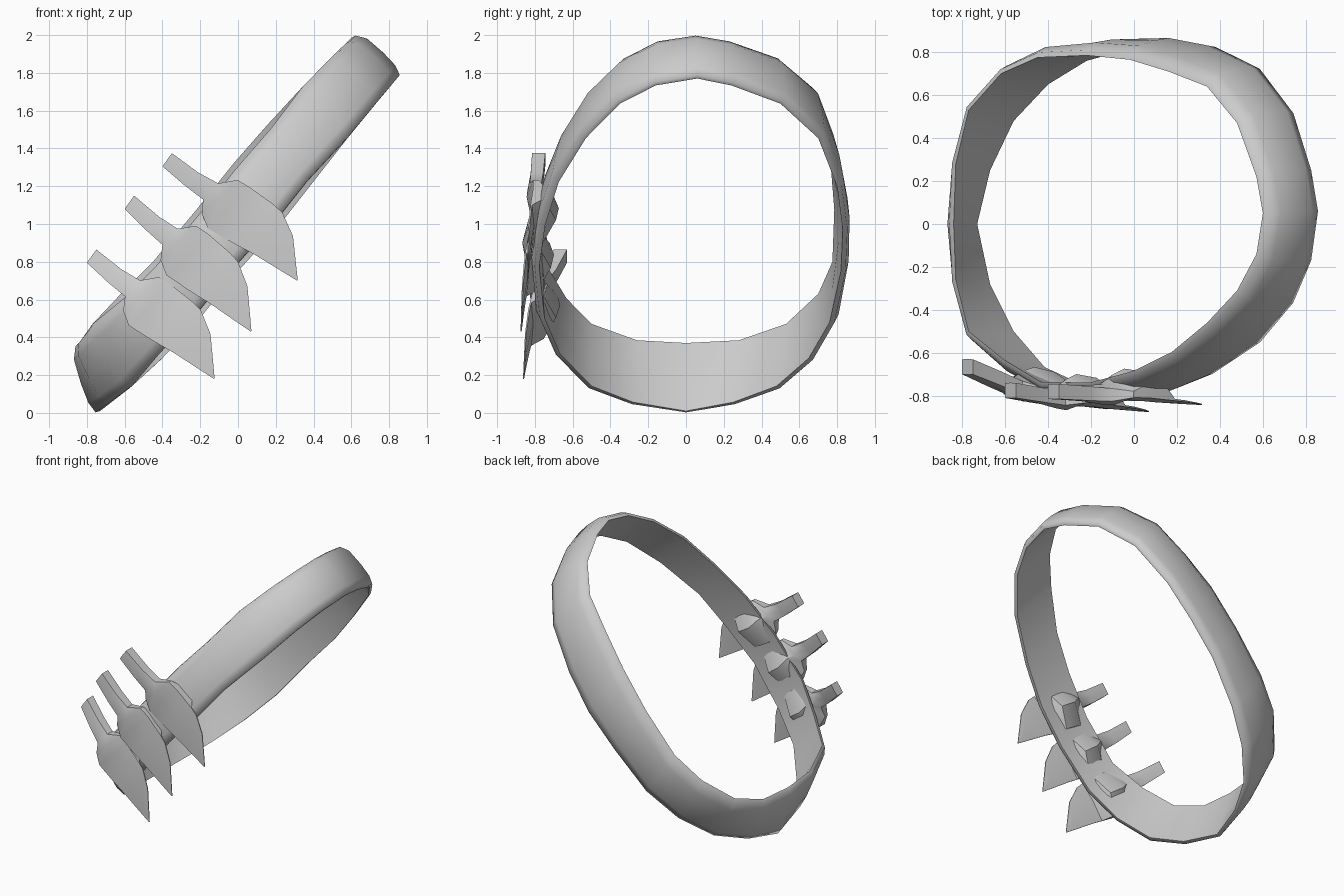
import bpy, bmesh
from mathutils import Vector

if "Cube" in bpy.data.objects:
    bpy.data.objects.remove(bpy.data.objects["Cube"])


def interp(table, x):
    for (x0, z0), (x1, z1) in zip(table, table[1:]):
        if x <= x1 or (x1, z1) == table[-1]:
            return z0 + (z1 - z0) * (x - x0) / (x1 - x0)


def loft(name, rings, closed, angle):
    """Skin a list of point rings; cap the ends unless the loft is closed."""
    bm = bmesh.new()
    vs = [[bm.verts.new(p) for p in r] for r in rings]
    n, k = len(vs), len(vs[0])
    for i in range(n if closed else n - 1):
        a, b = vs[i], vs[(i + 1) % n]
        for j in range(k):
            bm.faces.new((a[j], a[(j + 1) % k], b[(j + 1) % k], b[j]))
    if not closed:
        bm.faces.new(vs[0])
        bm.faces.new(vs[-1])
    bmesh.ops.recalc_face_normals(bm, faces=bm.faces)
    me = bpy.data.meshes.new(name)
    bm.to_mesh(me)
    bm.free()
    ob = bpy.data.objects.new(name, me)
    bpy.context.collection.objects.link(ob)
    bpy.ops.object.select_all(action='DESELECT')
    ob.select_set(True)
    bpy.context.view_layer.objects.active = ob
    bpy.ops.object.shade_smooth_by_angle(angle=angle)
    return ob


# Belt: the front view gives the height of the upper and lower rims
UPPER_Z = [(-.84, .37), (-.75, .5), (-.43, .82), (-.2, 1.1), (0, 1.35), (.2, 1.575), (.42, 1.81), (.6, 1.985)]
LOWER_Z = [(-.73, .01), (-.55, .15), (-.4, .29), (-.2, .5), (0, .75), (.2, .97), (.6, 1.48), (.84, 1.77)]
# Plan of both rims: upper x, y back, y front, lower x, y back, y front
PLAN = [
    (.60, .05, .05, .84, .06, .06),
    (.57, .22, -.14, .81, .24, -.16),
    (.48, .47, -.31, .73, .5, -.35),
    (.34, .64, -.46, .58, .7, -.53),
    (.16, .71, -.59, .38, .8, -.68),
    (-.02, .765, -.68, .2, .83, -.75),
    (-.22, .785, -.735, 0, .82, -.78),
    (-.45, .775, -.735, -.22, .76, -.75),
    (-.62, .70, -.63, -.4, .65, -.67),
    (-.77, .53, -.5, -.56, .48, -.50),
    (-.83, .28, -.26, -.67, .25, -.28),
    (-.84, 0, 0, -.73, 0, 0),
]


def rims(row, side):
    a = Vector((row[0], row[1 + side], interp(UPPER_Z, row[0])))
    b = Vector((row[3], row[4 + side], interp(LOWER_Z, row[3])))
    # the front stretch under the knives is a little narrower
    s = .07 if side and a.y < -.55 else 0
    return a.lerp(b, s), b.lerp(a, s)


stations = [rims(r, 0) for r in PLAN] + [rims(r, 1) for r in PLAN[-2:0:-1]]
centre = Vector((0, 0, 1))
rings = []
for i, (a, b) in enumerate(stations):
    p, q = stations[i - 1], stations[(i + 1) % len(stations)]
    tangent = (q[0] + q[1]) - (p[0] + p[1])
    out = tangent.cross(a - b).normalized()
    if out.dot((a + b) / 2 - centre) < 0:
        out = -out
    rings.append([a, a.lerp(b, .03) + out * .025, a.lerp(b, .2) + out * .053,
                  a.lerp(b, .55) + out * .055, a.lerp(b, .84) + out * .047,
                  a.lerp(b, 1.0) + out * .025, b, a.lerp(b, .5) + out * .005])
loft("belt", rings, True, 1.3)

# Knife sections: upper x, z, lower x, z, edge half thickness,
# front ridge, back ridge, back edge
SECTIONS = [
    (-.55, 1.15, -.60, 1.08, .035, .036, .036, .035),
    (-.42, 1.04, -.49, .97, .033, .036, .036, .033),
    (-.32, .975, -.40, .89, .03, .045, .05, .03),
    (-.22, .99, -.41, .81, .01, .045, .10, .02),
    (-.155, .945, -.38, .73, .006, .02, .13, .06),
    (-.08, .88, -.27, .655, .005, .012, .125, .06),
    (-.04, .845, -.21, .617, .004, .012, .014, .004),
    (.00, .80, -.15, .58, .004, .01, .012, .004),
    (.05, .67, -.02, .49, .003, .006, .007, .003),
    (.071, .435, .068, .43, .002, .003, .003, .002),
]


def knife(name, handle_off, tip_off, ys):
    """ys: depth at the handle end, guard and tip."""
    rings = []
    for ux, uz, lx, lz, e, front, back, eb in SECTIONS:
        mx, mz = (ux + lx) / 2, (uz + lz) / 2
        t = (mx + .575) / .645
        dx = handle_off[0] + (tip_off[0] - handle_off[0]) * t
        dz = handle_off[1] + (tip_off[1] - handle_off[1]) * t
        y = interp([(0, ys[0]), (.43, ys[1]), (1, ys[2])], t)
        pts = [(ux, -e, uz), (mx, -front, mz), (lx, -e, lz),
               (lx, eb, lz), (mx, back, mz), (ux, eb, uz)]
        rings.append([Vector((px + dx, y + py, pz + dz)) for px, py, pz in pts])
    loft(name, rings, False, .7)


knife("knife_upper", (.2, .225), (.245, .27), (-.78, -.80, -.84))
knife("knife_middle", (0, 0), (0, 0), (-.775, -.825, -.873))
knife("knife_lower", (-.2, -.285), (-.195, -.25), (-.665, -.79, -.86))
